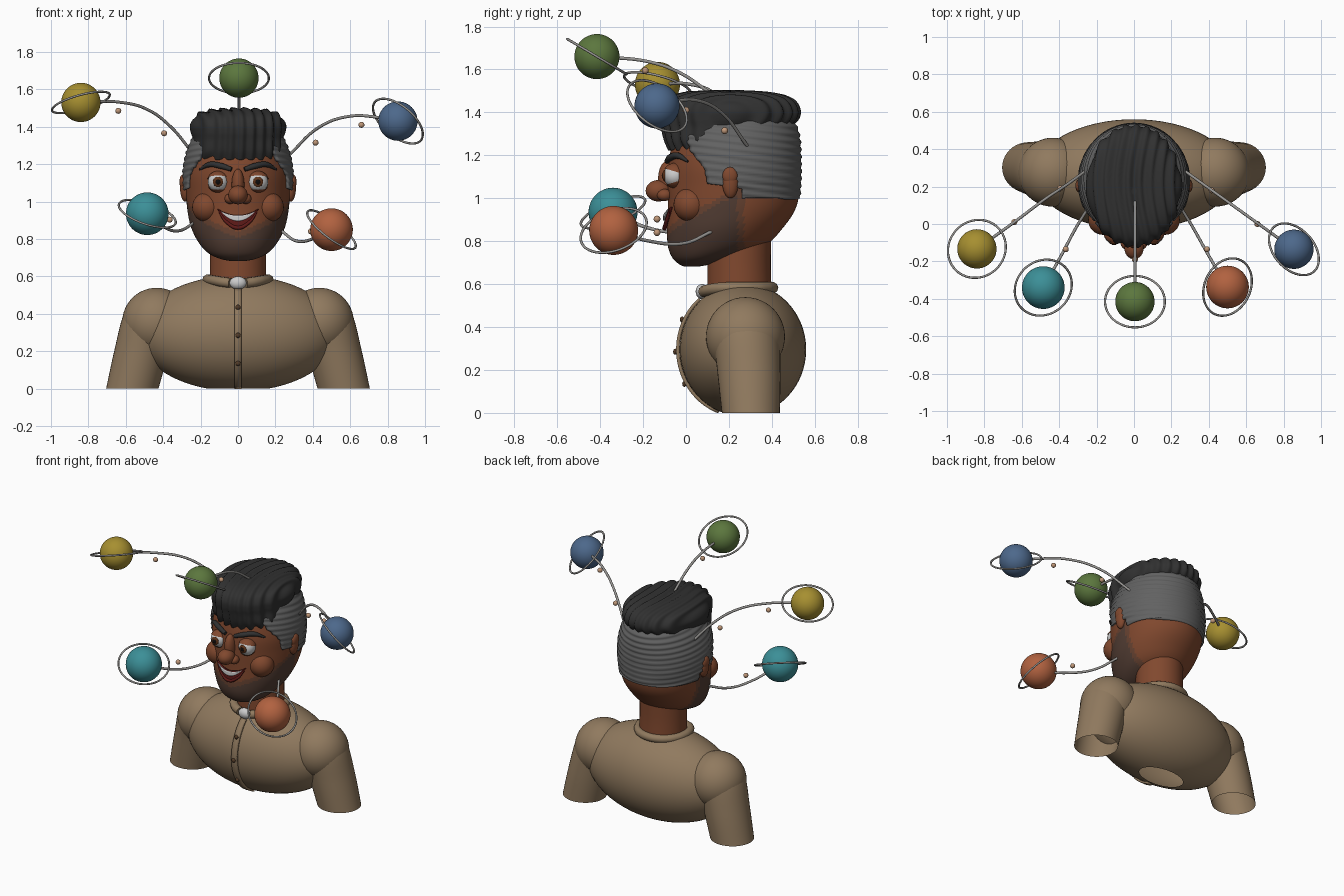
import bpy, bmesh
from math import sin, cos, pi, acos, sqrt
from mathutils import Vector, Matrix

if "Cube" in bpy.data.objects:
    bpy.data.objects.remove(bpy.data.objects["Cube"])

def mat(name, *rgb):
    m = bpy.data.materials.new(name)
    m.diffuse_color = [(c / 255) ** 2.2 for c in rgb] + [1]
    m.use_nodes = True
    m.node_tree.nodes["Principled BSDF"].inputs["Base Color"].default_value = m.diffuse_color
    return m

SKIN, BEARD, FADE = mat("skin", 128, 74, 50), mat("beard", 84, 64, 55), mat("beard_fade", 104, 69, 53)
DARK, GREY = mat("dark_hair", 52, 52, 52), mat("grey_hair", 98, 98, 98)
SHIRT, BUTTON = mat("shirt", 143, 121, 95), mat("button", 84, 62, 44)
WHITE, IRIS, BLACK = mat("white", 225, 225, 222), mat("iris", 95, 55, 32), mat("black", 22, 20, 20)
LIP, METAL, BEAD = mat("lip", 95, 32, 30), mat("metal", 150, 148, 145), mat("bead", 190, 150, 120)

def finish(bm, name, *mats):
    bmesh.ops.recalc_face_normals(bm, faces=bm.faces)
    me = bpy.data.meshes.new(name)
    bm.to_mesh(me)
    bm.free()
    for m in mats:
        me.materials.append(m)
    me.polygons.foreach_set("use_smooth", [True] * len(me.polygons))
    ob = bpy.data.objects.new(name, me)
    bpy.context.collection.objects.link(ob)
    return ob

def ball(name, loc, scale, m, clips=(), seg=32):
    bm = bmesh.new()
    s = scale if isinstance(scale, tuple) else (scale,) * 3
    bmesh.ops.create_uvsphere(bm, u_segments=seg, v_segments=seg // 2, radius=1,
                              matrix=Matrix.LocRotScale(Vector(loc), None, Vector(s)))
    for co, no in clips:
        bmesh.ops.bisect_plane(bm, geom=bm.verts[:] + bm.edges[:] + bm.faces[:],
                               plane_co=co, plane_no=no, clear_inner=True)
    return finish(bm, name, m)

def tube(name, pts, r, m, radii=None):
    cu = bpy.data.curves.new(name, 'CURVE')
    cu.dimensions, cu.bevel_depth, cu.bevel_resolution, cu.use_fill_caps = '3D', r, 3, True
    sp = cu.splines.new('BEZIER')
    sp.bezier_points.add(len(pts) - 1)
    for i, (bp, p) in enumerate(zip(sp.bezier_points, pts)):
        bp.co, bp.handle_left_type, bp.handle_right_type = p, 'AUTO', 'AUTO'
        bp.radius = radii[i] if radii else 1
    cu.materials.append(m)
    ob = bpy.data.objects.new(name, cu)
    bpy.context.collection.objects.link(ob)
    return ob

def smooth_rows(secs, k=6):
    # Catmull-Rom rows between sections (z, half width, y front, y back, x centre)
    rows = []
    for i in range(len(secs) - 1):
        p = [secs[max(0, min(len(secs) - 1, i + d))] for d in (-1, 0, 1, 2)]
        for j in range(k + (i == len(secs) - 2)):
            t = j / k
            rows.append([b + .5 * t * (c - a + t * (2*a - 5*b + 4*c - d + t * (3*(b - c) + d - a)))
                         for a, b, c, d in zip(*p)])
    return rows

def loft(name, secs, mats, n=64, start=None, bump=None, caps=(True, True), k=6):
    bm, rings = bmesh.new(), []
    for z, w, yf, yb, cx in smooth_rows(secs, k):
        cy, ry = (yf + yb) / 2, (yb - yf) / 2
        t0 = acos(max(-1, min(1, (cy - start(z)) / ry))) if start else 0
        ring = []
        for i in range(n + 1 if start else n):
            t = t0 + (2 * pi - 2 * t0) * i / n
            p = Vector((cx + w * sin(t), cy - ry * cos(t), z))
            ring.append(bm.verts.new(bump(p) if bump else p))
        rings.append(ring)
    for a, b in zip(rings, rings[1:]):
        for i in range(n):
            j = i + 1 if start else (i + 1) % n
            bm.faces.new((a[i], a[j], b[j], b[i]))
    if not start:
        for on, ring in zip(caps, (rings[0], rings[-1])):
            if on:
                bm.faces.new(ring)
    return finish(bm, name, *mats)

# Torso, shoulders and open sleeves
TC, TR = (0, .265, .295), (.535, .295, .31)
ball("torso", TC, TR, SHIRT, [((0, 0, 0), (0, 0, 1))], 64)
for s, side in ((-1, "left"), (1, "right")):
    ball(side + "_shoulder", (s * .435, .277, .355), .184, SHIRT, seg=48)
    loft(side + "_sleeve", [(0, .14, .167, .437, s * .565), (.2, .147, .145, .44, s * .515),
                            (.4, .15, .125, .43, s * .46), (.48, .1, .18, .38, s * .44)],
         [SHIRT], 40, caps=(False, True))

# Placket, buttons, collar
def torso_y(z):
    return TC[1] - TR[1] * sqrt(max(0, 1 - ((z - TC[2]) / TR[2]) ** 2))

def strip(name, cols, rows, fn, m, thick):
    bm = bmesh.new()
    g = [[bm.verts.new(fn(i / cols, j / rows)) for i in range(cols + 1)] for j in range(rows + 1)]
    for j in range(rows):
        for i in range(cols):
            bm.faces.new((g[j][i], g[j][i + 1], g[j + 1][i + 1], g[j + 1][i]))
    ob = finish(bm, name, m)
    mod = ob.modifiers.new("thickness", 'SOLIDIFY')
    mod.thickness, mod.offset = thick, 0
    return ob

strip("placket", 2, 30, lambda u, v: (.04 * (u - .5), torso_y(.005 + .525 * v) - .008, .005 + .525 * v), SHIRT, .016)
for z in (.135, .285, .435):
    ball("shirt_button", (0, torso_y(z) - .02, z), (.014, .01, .014), BUTTON, seg=16)
pts = []
for i in range(17):
    a = pi * (.08 + 1.84 * i / 16)
    pts.append((.163 * sin(a), .24 - .163 * cos(a), .583 - .02 * max(0, cos(a)) ** 3))
tube("collar", pts, .027, SHIRT)
ball("undershirt", (0, .075, .565), (.045, .03, .035), WHITE)

# Neck and head
loft("neck", [(.55, .152, .1, .4, 0), (.7, .15, .1, .395, 0), (.9, .15, .1, .4, 0)], [SKIN], 48)
HEAD = [(.682, .04, -.01, .06, 0), (.695, .10, -.035, .13, 0), (.725, .16, -.065, .24, 0), (.78, .21, -.085, .37, 0),
        (.86, .25, -.088, .45, 0), (.95, .27, -.085, .51, 0), (1.05, .278, -.085, .53, 0), (1.15, .28, -.082, .525, 0),
        (1.25, .26, -.065, .52, 0), (1.35, .22, -.03, .48, 0), (1.42, .15, .05, .4, 0)]
head = loft("head", HEAD, [SKIN, FADE, BEARD], 96, k=8)
for f in head.data.polygons:
    x, y, z = f.center
    edge = min(.845 + .55 * (y + .08) + .03 * sin(min(abs(x), .2) * 8) - z, .27 - y)
    f.material_index = 0 if edge < 0 else 1 if edge < .03 else 2
ROWS = smooth_rows(HEAD, 8)

def face_y(x, z):
    _, w, yf, yb, _ = min(ROWS, key=lambda r: abs(r[0] - z))
    return (yf + yb) / 2 - (yb - yf) / 2 * sqrt(max(0, 1 - (x / w) ** 2))

# Side hair, swept back in ridges
def hairline(z):
    pts = [(.9, .27), (1.05, .26), (1.065, .10), (1.14, .085), (1.22, .02), (1.28, 0), (1.5, 0)]
    for (a, p), (b, q) in zip(pts, pts[1:]):
        if a <= z <= b:
            return p + (q - p) * (z - a) / (b - a)

def ridge(p):
    k = 1 + .012 * cos(2 * pi * (p.z + .12 * p.y) / .034)
    return Vector((p.x * k, .22 + (p.y - .22) * k, p.z))

hair = loft("side_hair", [(1.0, .285, -.09, .532, 0), (1.1, .298, -.09, .538, 0), (1.2, .292, -.085, .537, 0),
                          (1.28, .272, -.075, .532, 0), (1.34, .245, -.05, .515, 0), (1.39, .21, -.02, .48, 0)],
            [GREY], 72, hairline, ridge, k=10)
mod = hair.modifiers.new("thickness", 'SOLIDIFY')
mod.thickness, mod.offset = .02, -1

# Top hair with front-to-back strands
def strand(p):
    d = p - Vector((0, .2, 1.34))
    return p + d.normalized() * .009 * cos(2 * pi * (p.x + .03 * sin(p.y * 7)) / .058)

loft("top_hair", [(1.225, .2, -.075, .3, 0), (1.27, .235, -.095, .4, 0), (1.33, .242, -.11, .48, 0),
                  (1.37, .25, -.12, .52, 0), (1.41, .252, -.12, .527, 0), (1.45, .238, -.1, .505, 0),
                  (1.475, .205, -.06, .46, 0), (1.49, .15, .0, .38, 0), (1.495, .07, .08, .28, 0), (1.496, .01, .16, .19, 0)],
     [DARK], 144, bump=strand)

# Eyes, lids, brows, cheeks, ears
for s, side in ((-1, "left"), (1, "right")):
    ex, ey, ez = s * .107, -.052, 1.105
    ball(side + "_eye", (ex, ey, ez), .054, WHITE)
    ball(side + "_iris", (ex, ey - .047, ez), (.027, .011, .027), IRIS)
    ball(side + "_pupil", (ex, ey - .055, ez), (.014, .006, .014), BLACK, seg=16)
    ball(side + "_upper_lid", (ex, ey, ez), .059, SKIN, [((0, ey, ez + .02), (0, .3, 1))])
    ball(side + "_lower_lid", (ex, ey, ez), .058, SKIN, [((0, ey, ez - .03), (0, .3, -1))])
    tube(side + "_brow", [(s * x, face_y(x, z) - .012, z) for x, z in
                          ((.035, 1.172), (.09, 1.19), (.15, 1.198), (.205, 1.172))], .015, DARK, (.8, 1.1, 1, .35))
    ball(side + "_cheek", (s * .165, .022, .97), .08, SKIN)
    ball(side + "_ear", (s * .282, .207, 1.075), (.028, .038, .075), SKIN)
    ball(side + "_ear_rim", (s * .295, .205, 1.105), (.018, .035, .04), SKIN)
    ball(side + "_nostril", (s * .042, -.1, 1.015), (.03, .035, .028), SKIN)

# Nose and open smile
ball("nose_tip", (0, -.128, 1.035), (.052, .06, .05), SKIN)
ball("nose_bridge", (0, -.085, 1.09), (.034, .045, .085), SKIN)

def crescent(half, t0, t1, b0, b1, off):
    def fn(u, v):
        u = 2 * u - 1
        x, z = u * half, (t0 + t1 * u * u) * (1 - v) + (b0 + b1 * u * u) * v
        return (x, face_y(x, z) - off, z)
    return fn

strip("mouth", 24, 6, crescent(.108, .927, .033, .862, .096, .008), LIP, .012)
strip("teeth", 24, 4, crescent(.09, .924, .024, .896, .05, .016), WHITE, .008)
tube("lower_lip", [(x, face_y(x, .86) - .012, .86 + 8.2 * x * x) for x in (-.1, -.06, 0, .06, .1)],
     .011, LIP, (.4, .8, 1, .8, .4))

# Ringed planets on wire stalks: colour, centre, radius, ring normal, stalk points, beads
PLANETS = [
    ("yellow", (165, 142, 52), (-.84, -.133, 1.53), .105, (-.26, .25, .94),
     [(-.25, .29, 1.27), (-.36, .21, 1.40), (-.48, .13, 1.49), (-.64, .01, 1.532)],
     [(-.64, .01, 1.485), (-.395, .19, 1.365)]),
    ("blue", (78, 104, 138), (.855, -.135, 1.43), .105, (.55, .5, .66),
     [(.27, .285, 1.245), (.43, .17, 1.395), (.59, .055, 1.455), (.75, -.06, 1.45)],
     [(.66, 0, 1.41), (.415, .18, 1.315)]),
    ("green", (92, 118, 64), (.005, -.415, 1.66), .105, (0, .51, .86),
     [(.005, .12, 1.485), (.005, -.03, 1.585), (.005, -.17, 1.635)], [(.005, -.19, 1.595)]),
    ("teal", (62, 142, 150), (-.485, -.34, .935), .114, (.3, -.35, .88),
     [(-.23, .11, .89), (-.31, -.02, .845), (-.39, -.17, .86)], [(-.365, -.135, .903)]),
    ("orange", (176, 98, 66), (.5, -.337, .85), .114, (.58, -.28, .76),
     [(.23, .12, .845), (.31, -.01, .79), (.40, -.17, .80)], [(.39, -.135, .84)]),
]
for name, rgb, c, r, nrm, path, beads in PLANETS:
    ball(name + "_planet", c, r, mat(name, *rgb), seg=48)
    bpy.ops.mesh.primitive_torus_add(major_radius=.16, minor_radius=.006, major_segments=64, minor_segments=8,
                                     location=c, rotation=Vector(nrm).to_track_quat('Z', 'Y').to_euler())
    ring = bpy.context.object
    ring.name = name + "_ring"
    ring.data.materials.append(METAL)
    bpy.ops.object.shade_smooth()
    tube(name + "_stalk", path + [c], .008, METAL)
    for b in beads:
        ball(name + "_bead", b, .016, BEAD, seg=16)
